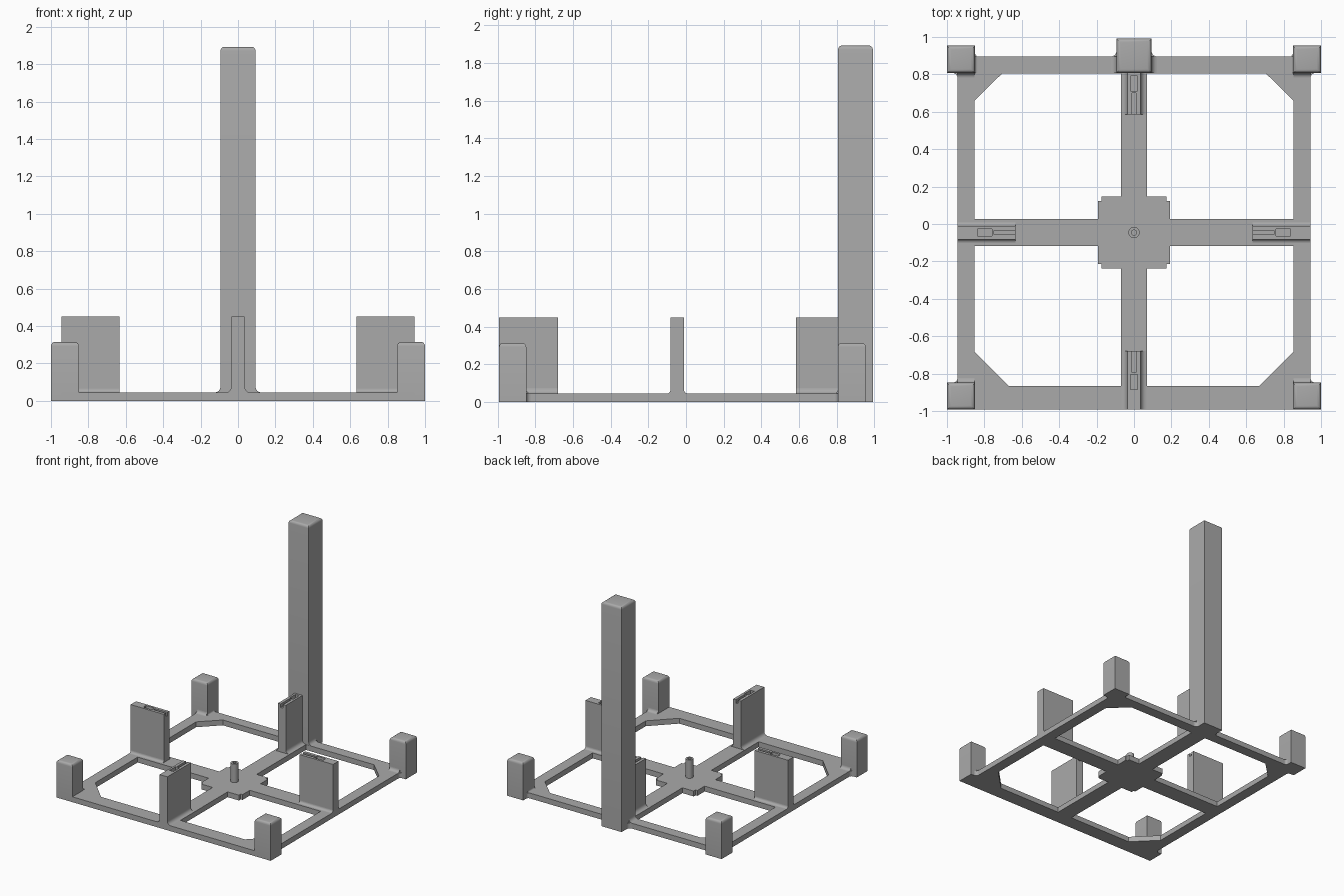
import bpy, bmesh, math
from mathutils import Vector

if "Cube" in bpy.data.objects:
    bpy.data.objects.remove(bpy.data.objects["Cube"], do_unlink=True)

gray = bpy.data.materials.new("plain gray")
gray.use_nodes = True
gray.diffuse_color = (0.4, 0.4, 0.4, 1)
gray.node_tree.nodes["Principled BSDF"].inputs["Base Color"].default_value = (0.4, 0.4, 0.4, 1)

X, Y, Z = Vector((1, 0, 0)), Vector((0, 1, 0)), Vector((0, 0, 1))
T = 0.045        # frame thickness
BACK, FRONT = 0.895, -0.992
MID = -0.046     # centre line of the cross bar


def extrude(name, points, along, smooth=False):
    """Solid made by sweeping a planar outline along a vector."""
    bm = bmesh.new()
    face = bm.faces.new([bm.verts.new(p) for p in points])
    out = bmesh.ops.extrude_face_region(bm, geom=[face])
    bmesh.ops.translate(bm, vec=along, verts=[v for v in out["geom"] if isinstance(v, bmesh.types.BMVert)])
    bmesh.ops.recalc_face_normals(bm, faces=bm.faces)
    mesh = bpy.data.meshes.new(name)
    bm.to_mesh(mesh)
    bm.free()
    obj = bpy.data.objects.new(name, mesh)
    bpy.context.collection.objects.link(obj)
    mesh.materials.append(gray)
    if smooth:
        shade(obj)
    return obj


def activate(obj):
    bpy.ops.object.select_all(action="DESELECT")
    obj.select_set(True)
    bpy.context.view_layer.objects.active = obj


def shade(obj):
    activate(obj)
    bpy.ops.object.shade_smooth_by_angle(angle=math.radians(35))


def prism(name, outline, z0, z1):
    return extrude(name, [(x, y, z0) for x, y in outline], Z * (z1 - z0))


def box(name, x0, x1, y0, y1, z0, z1):
    return prism(name, [(x0, y0), (x1, y0), (x1, y1), (x0, y1)], z0, z1)


def cut(obj, cutters):
    for cutter in cutters:
        cutter.hide_render = True
        mod = obj.modifiers.new("cut", "BOOLEAN")
        mod.operation, mod.solver, mod.object = "DIFFERENCE", "EXACT", cutter
        activate(obj)
        bpy.ops.object.modifier_apply(modifier=mod.name)
        bpy.data.objects.remove(cutter, do_unlink=True)


def fillet(name, corner, u, v, along, r):
    """Concave fillet strip in the corner between directions u and v."""
    c = Vector(corner)
    arc = [math.radians(15 * i) for i in range(7)]
    pts = [c] + [c + u * r * (1 - math.sin(t)) + v * r * (1 - math.cos(t)) for t in arc]
    extrude(name, pts, along, smooth=True)


def post(name, x0, x1, y0, y1, top):
    """Square post with a rounded top."""
    obj = box(name, x0, x1, y0, y1, 0, top)
    bm = bmesh.new()
    bm.from_mesh(obj.data)
    rim = [e for e in bm.edges if all(v.co.z > top - 0.001 for v in e.verts)]
    bmesh.ops.bevel(bm, geom=rim, offset=0.022, segments=4, profile=0.5, affect="EDGES")
    bm.to_mesh(obj.data)
    bm.free()
    shade(obj)


def fin(name, origin, d, inner, outer, r):
    """Upright plate along direction d, with a slot and a pocket in its top."""
    side = Vector((-d.y, d.x, 0))

    def block(part, a, b, half, z0, z1):
        corners = [(a, -half), (b, -half), (b, half), (a, half)]
        return extrude(part, [origin + d * p + side * q + Z * z0 for p, q in corners], Z * (z1 - z0))

    half = 0.036
    plate = block(name, inner, outer, half, 0.02, 0.45)
    cut(plate, [block("slot_cutter", inner - 0.02, inner + 0.115, 0.011, 0.42, 0.5),
                block("pocket_cutter", inner + 0.125, inner + 0.205, 0.018, 0.42, 0.5)])
    for s in (-1, 1):
        fillet(name + "_fillet", origin + d * inner + side * s * half + Z * T,
               side * s, Z, d * (outer - inner), r)


# Frame: one plate with four openings that leave the cross, hub and corner gussets
frame = box("frame", -0.944, 0.944, FRONT, BACK, 0, T)
back_opening = [(0.07, 0.805), (0.705, 0.805), (0.853, 0.66), (0.853, 0.026), (0.192, 0.026),
                (0.192, 0.124), (0.175, 0.124), (0.175, 0.148), (0.07, 0.148)]
front_opening = [(0.07, -0.867), (0.67, -0.867), (0.853, -0.682), (0.853, -0.118), (0.192, -0.118),
                 (0.192, -0.214), (0.175, -0.214), (0.175, -0.238), (0.07, -0.238)]
cut(frame, [prism("opening_cutter", [(s * x, y) for x, y in outline], -0.1, 0.2)
            for outline in (back_opening, front_opening) for s in (-1, 1)])

# Tall post at the back
post("tall_post", -0.094, 0.094, 0.807, 0.992, 1.893)
for s in (-1, 1):
    fillet("tall_post_fillet", (s * 0.094, 0.807, T), X * s, Z, Y * (BACK - 0.807), 0.03)
    fillet("tall_post_side_fillet", (s * 0.094, BACK, 0), X * s, Y, Z * T, 0.03)

# Corner posts with the fillets that blend them into the frame
for s, label in ((-1, "right"), (1, "left")):
    x0, x1 = sorted((s * 0.85, s * 1.0))
    post("back_post_" + label, x0, x1, 0.807, 0.954, 0.315)
    post("front_post_" + label, x0, x1, FRONT, -0.848, 0.315)
    for end, y, u in (("back", 0.807, -Y), ("front", -0.848, Y)):
        fillet(end + "_post_fillet", (s * 0.853, y, T), u, Z, X * s * 0.091, 0.025)
        fillet(end + "_post_side_fillet", (s * 0.944, y, 0), u, X * s, Z * T, 0.025)
    fillet("back_post_inner_fillet", (s * 0.85, BACK, 0), X * -s, Y, Z * T, 0.02)
    fillet("back_post_top_fillet", (s * 0.85, 0.807, T), X * -s, Z, Y * (BACK - 0.807), 0.012)

# Slotted fins on the four arms
fin("front_fin", Vector((0, 0, 0)), -Y, 0.68, -FRONT, 0.03)
fin("back_fin", Vector((0, 0, 0)), Y, 0.585, 0.81, 0.03)
fin("right_fin", Vector((0, MID, 0)), -X, 0.633, 0.944, 0.02)
fin("left_fin", Vector((0, MID, 0)), X, 0.633, 0.944, 0.02)


# Hollow pin on the hub
def disc(r):
    return [(r * math.cos(a), MID + r * math.sin(a)) for a in (math.tau * i / 24 for i in range(24))]


pin = prism("centre_pin", disc(0.03), 0.02, 0.2)
cut(pin, [prism("hole_cutter", disc(0.014), 0.08, 0.3)])
shade(pin)
